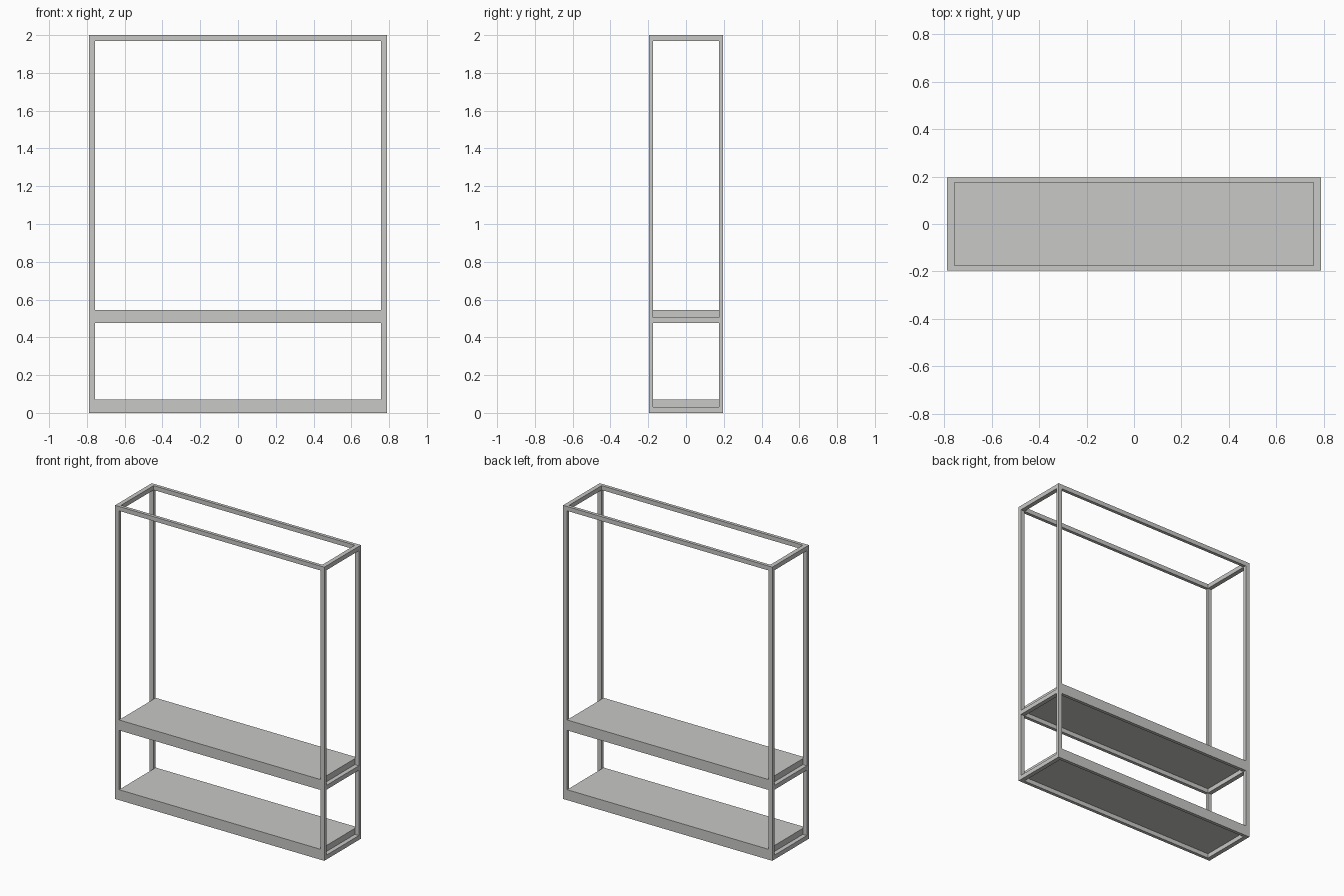
import bpy
import bmesh
from mathutils import Matrix, Vector

if "Cube" in bpy.data.objects:
    bpy.data.objects.remove(bpy.data.objects["Cube"])

# Overall half sizes and tube section
HX, HY, HZ = 0.788, 0.197, 2.0
TX, TY, TZ = 0.030, 0.022, 0.030
IX, IY = HX - TX, HY - TY

grey = bpy.data.materials.new("light_grey_metal")
grey.diffuse_color = (0.58, 0.58, 0.57, 1.0)
grey.use_nodes = True
grey.node_tree.nodes["Principled BSDF"].inputs["Base Color"].default_value = grey.diffuse_color


def box(name, lo, hi):
    """Axis-aligned box between two corners."""
    lo, hi = Vector(lo), Vector(hi)
    bm = bmesh.new()
    bmesh.ops.create_cube(bm, size=1.0)
    bmesh.ops.transform(bm, verts=bm.verts, matrix=Matrix.Diagonal((*(hi - lo), 1.0)))
    mesh = bpy.data.meshes.new(name)
    bm.to_mesh(mesh)
    bm.free()
    mesh.materials.append(grey)
    obj = bpy.data.objects.new(name, mesh)
    obj.location = (lo + hi) / 2
    bpy.context.collection.objects.link(obj)
    return obj


# Four corner posts
for sx, side in ((-1, "left"), (1, "right")):
    for sy, end in ((-1, "front"), (1, "back")):
        x, y = sx * (HX - TX / 2), sy * (HY - TY / 2)
        box(f"{end}_{side}_post", (x - TX / 2, y - TY / 2, 0), (x + TX / 2, y + TY / 2, HZ))

# Rings of rails between the posts
for level, z in (("bottom", 0.0), ("middle", 0.475), ("top", HZ - TZ)):
    for sy, end in ((-1, "front"), (1, "back")):
        y = sy * (HY - TY / 2)
        box(f"{level}_{end}_rail", (-IX, y - TY / 2, z), (IX, y + TY / 2, z + TZ))
    for sx, side in ((-1, "left"), (1, "right")):
        x = sx * (HX - TX / 2)
        box(f"{level}_{side}_rail", (x - TX / 2, -IY, z), (x + TX / 2, IY, z + TZ))

# Shelf boards resting on the front and back rails, flush with the frame
for level, z in (("bottom", 0.0), ("middle", 0.475)):
    box(f"{level}_shelf", (-IX, -HY, z + TZ), (IX, HY, z + 0.071))
